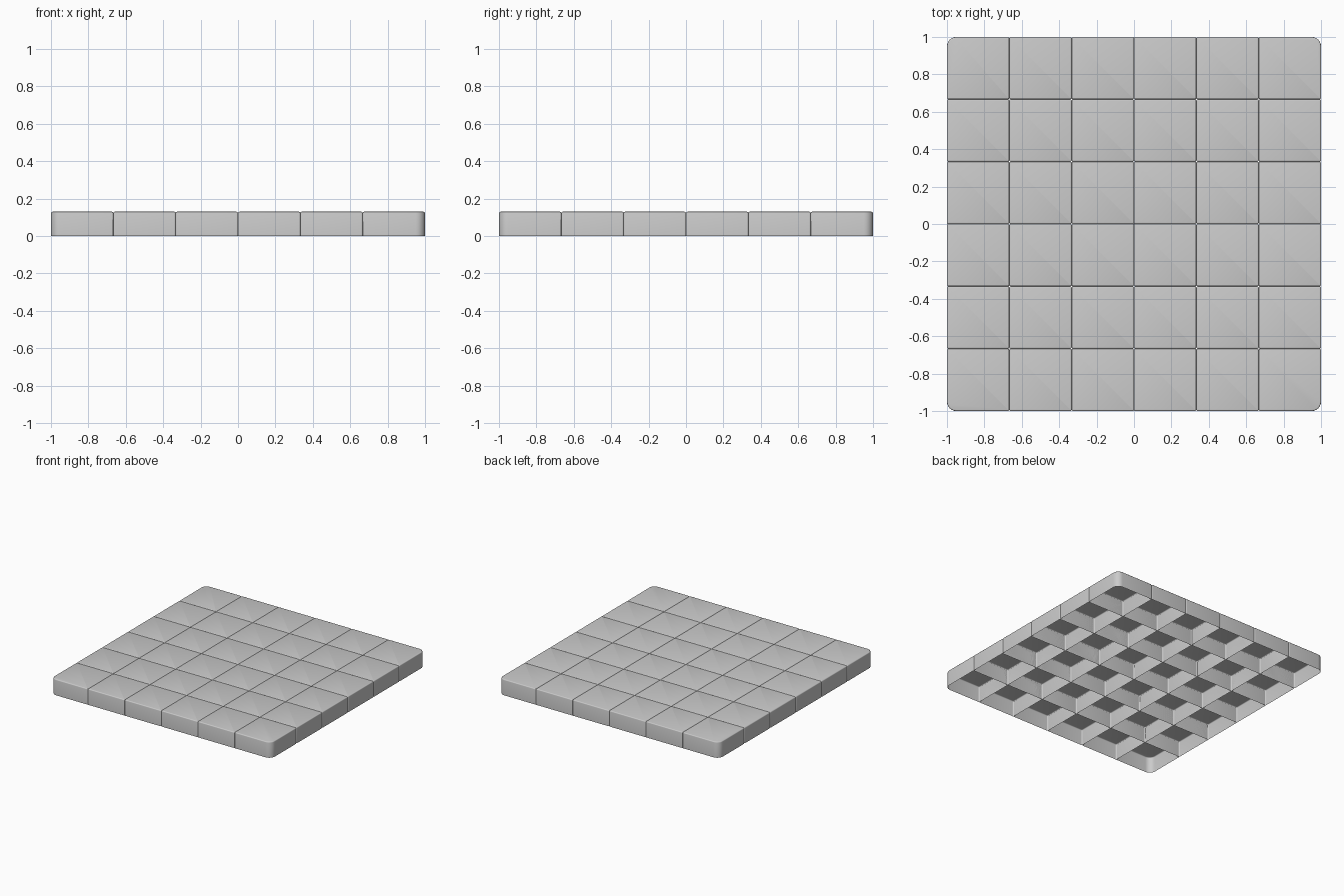
import bpy, bmesh, math

if "Cube" in bpy.data.objects:
    bpy.data.objects.remove(bpy.data.objects["Cube"])

N = 6
SIZE = 2.0 / N
HEIGHT = 0.13
EDGE = 0.007      # rounding of tile top edges
SMALL = 0.008     # vertical corners between tiles
LARGE = 0.05      # outer corners of the slab
STEPS = 6


def outline(x, y, inset, radii):
    """Rounded square, with one radius per corner, counter-clockwise."""
    pts = []
    h = SIZE / 2
    for k, (sx, sy) in enumerate(((1, 1), (-1, 1), (-1, -1), (1, -1))):
        r = radii[k]
        cx, cy = x + sx * (h - r), y + sy * (h - r)
        for i in range(STEPS + 1):
            a = math.pi / 2 * (k + i / STEPS)
            pts.append((cx + (r - inset) * math.cos(a), cy + (r - inset) * math.sin(a)))
    return pts


def tile(col, row):
    x, y = -1 + SIZE * (col + 0.5), -1 + SIZE * (row + 0.5)
    last = N - 1
    outer = ((last, last), (0, last), (0, 0), (last, 0))
    radii = [LARGE if (col, row) == c else SMALL for c in outer]

    # wall, then rounded top edge
    levels = [(0, 0)]
    for i in range(4):
        a = math.pi / 2 * i / 3
        levels.append((EDGE * (1 - math.cos(a)), HEIGHT - EDGE + EDGE * math.sin(a)))

    bm = bmesh.new()
    rings = [[bm.verts.new((px, py, z)) for px, py in outline(x, y, inset, radii)]
             for inset, z in levels]
    n = len(rings[0])
    for low, high in zip(rings, rings[1:]):
        for i in range(n):
            j = (i + 1) % n
            bm.faces.new((low[i], low[j], high[j], high[i]))
    # top face; underside stays open
    bm.faces.new(rings[-1])

    name = f"tile_{col + 1}_{row + 1}"
    mesh = bpy.data.meshes.new(name)
    bm.to_mesh(mesh)
    bm.free()
    obj = bpy.data.objects.new(name, mesh)
    bpy.context.collection.objects.link(obj)
    obj.select_set(True)
    bpy.context.view_layer.objects.active = obj


# slab of square tiles
for c in range(N):
    for r in range(N):
        tile(c, r)
bpy.ops.object.shade_smooth_by_angle(angle=math.radians(35))
